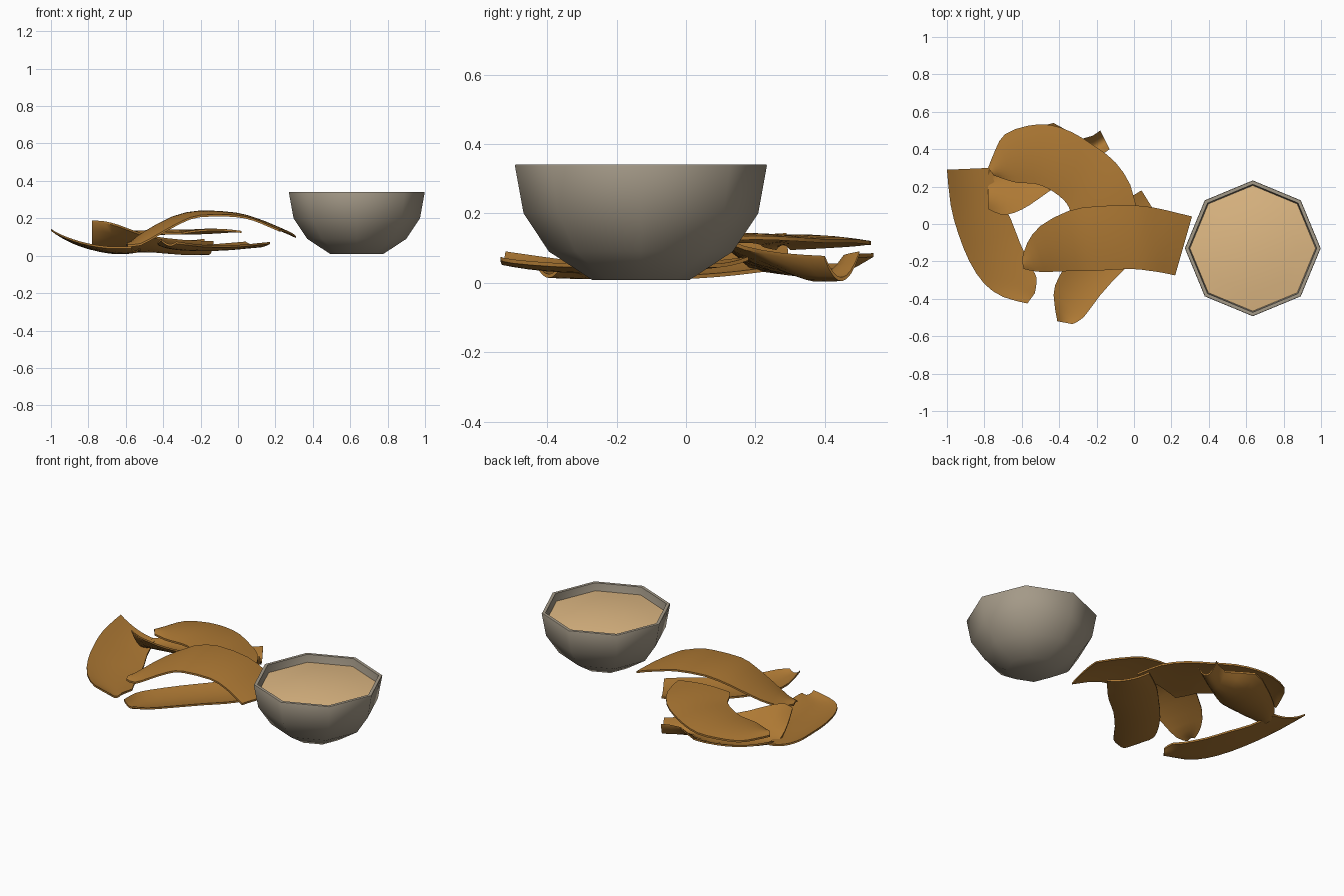
import bpy, bmesh, math
from mathutils import Vector

if "Cube" in bpy.data.objects:
    bpy.data.objects.remove(bpy.data.objects["Cube"])


def material(name, rgb):
    m = bpy.data.materials.new(name)
    m.diffuse_color = (*rgb, 1)
    m.use_nodes = True
    m.node_tree.nodes["Principled BSDF"].inputs["Base Color"].default_value = m.diffuse_color
    return m


CHIP = material("golden brown chip", (0.42, 0.19, 0.034))
BOWL = material("warm grey ceramic", (0.37, 0.32, 0.245))
DIP = material("creamy tan dip", (0.74, 0.485, 0.23))


def finish(name, bm, mat, angle):
    bmesh.ops.recalc_face_normals(bm, faces=bm.faces)
    me = bpy.data.meshes.new(name)
    bm.to_mesh(me)
    bm.free()
    me.materials.append(mat)
    ob = bpy.data.objects.new(name, me)
    bpy.context.collection.objects.link(ob)
    bpy.ops.object.select_all(action='DESELECT')
    ob.select_set(True)
    bpy.context.view_layer.objects.active = ob
    bpy.ops.object.shade_smooth_by_angle(angle=math.radians(angle))
    return ob


def lathe(name, profile, center, mat, sides=8):
    """Spin (radius, z) points; radius 0 gives a pole."""
    bm = bmesh.new()
    rings = []
    for r, z in profile:
        n = 1 if r == 0 else sides
        rings.append([bm.verts.new((center[0] + r * math.cos(2 * math.pi * i / sides),
                                    center[1] + r * math.sin(2 * math.pi * i / sides), z))
                      for i in range(n)])
    for a, b in zip(rings, rings[1:]):
        for i in range(sides):
            j = (i + 1) % sides
            vs = [a[i % len(a)], a[j % len(a)], b[j % len(b)], b[i % len(b)]]
            bm.faces.new(list(dict.fromkeys(vs)))
    return finish(name, bm, mat, 50)


def smooth_line(points):
    """Add one rounded midpoint between each pair of points."""
    p = [Vector(v) for v in points]
    out = [p[0]]
    for i in range(len(p) - 1):
        a, b = p[max(i - 1, 0)], p[min(i + 2, len(p) - 1)]
        out += [(9 * (p[i] + p[i + 1]) - a - b) / 16, p[i + 1]]
    return out


def chip(name, left, right, bulge, thickness=0.011, across=8):
    """Curved sheet between two edge lines, bulged in the middle, given thickness."""
    bm = bmesh.new()
    rows = []
    for a, b in zip(smooth_line(left), smooth_line(right)):
        row = []
        for i in range(across + 1):
            t = i / across
            p = a.lerp(b, t)
            p.z += bulge * 4 * t * (1 - t)
            row.append(p)
        rows.append(row)
    grid = [[[bm.verts.new(p + Vector((0, 0, s * thickness / 2))) for p in row]
             for row in rows] for s in (1, -1)]
    n, m = len(rows), across + 1
    for g in grid:
        for i in range(n - 1):
            for j in range(m - 1):
                bm.faces.new((g[i][j], g[i + 1][j], g[i + 1][j + 1], g[i][j + 1]))
    # rim joining the two skins
    loop = ([(i, 0) for i in range(n)] + [(n - 1, j) for j in range(1, m)] +
            [(i, m - 1) for i in range(n - 2, -1, -1)] + [(0, j) for j in range(m - 2, 0, -1)])
    for (i, j), (k, l) in zip(loop, loop[1:] + loop[:1]):
        bm.faces.new((grid[0][i][j], grid[0][k][l], grid[1][k][l], grid[1][i][j]))
    return finish(name, bm, CHIP, 40)


# Octagonal bowl and its dip
C = (0.635, -0.13)
lathe("bowl", [(0, 0.008), (0.14, 0.008), (0.265, 0.09), (0.338, 0.2), (0.363, 0.337),
               (0.361, 0.341), (0.342, 0.341), (0.335, 0.29), (0.31, 0.2), (0.24, 0.105),
               (0.13, 0.03), (0, 0.03)], C, BOWL)
lathe("dip", [(0.336, 0.295), (0.24, 0.309), (0.12, 0.32), (0, 0.323)], C, DIP)

# Left chip, outer edge raised
chip("left_chip",
     [(-1, .29, .138), (-.98, .1, .125), (-.94, -.05, .105), (-.88, -.2, .082),
      (-.8, -.32, .06), (-.7, -.39, .045), (-.57, -.425, .043)],
     [(-.77, .30, .047), (-.72, .15, .028), (-.66, .03, .018), (-.61, -.1, .014),
      (-.55, -.23, .02), (-.52, -.29, .03), (-.53, -.37, .037)], -0.02)

# Broad arched chip at the back
chip("back_chip",
     [(-.78, .3, .1), (-.74, .4, .105), (-.69, .48, .11), (-.57, .525, .115),
      (-.45, .53, .115), (-.33, .49, .12), (-.2, .41, .12), (-.1, .33, .125),
      (-.02, .21, .13), (.02, .05, .127)],
     [(-.75, .26, .1), (-.68, .235, .105), (-.62, .22, .11), (-.53, .215, .115),
      (-.46, .19, .12), (-.4, .15, .12), (-.36, .11, .12), (-.34, .07, .12),
      (-.32, .03, .12), (-.3, 0, .12)], 0.014)

# Cupped chip under the back chip, its inner edge standing up
chip("cupped_chip",
     [(-.78, .08, .183), (-.71, .05, .178), (-.64, .06, .16), (-.56, .1, .13),
      (-.46, .17, .1), (-.3, .28, .08), (-.13, .4, .072)],
     [(-.78, .28, .055), (-.72, .36, .05), (-.64, .43, .05), (-.55, .49, .06),
      (-.43, .54, .08), (-.28, .455, .075), (-.18, .5, .085)], -0.068)

# Top chip arched over the pile towards the bowl
chip("top_chip",
     [(-.6, -.19, .055), (-.57, -.1, .075), (-.5, -.01, .125), (-.35, .07, .205),
      (-.2, .095, .235), (0, .1, .217), (.12, .085, .178), (.22, .062, .14), (.31, .04, .1)],
     [(-.59, -.24, .055), (-.52, -.255, .06), (-.42, -.255, .115), (-.3, -.25, .18),
      (-.2, -.25, .212), (-.02, -.24, .213), (.08, -.25, .193), (.15, -.26, .165),
      (.22, -.275, .135)], 0.01)

# Front chip running under the top chip
chip("front_chip",
     [(-.41, -.52, .085), (-.43, -.38, .065), (-.4, -.28, .055), (-.3, -.13, .05),
      (-.18, 0, .052), (-.08, .1, .06), (.04, .18, .07)],
     [(-.33, -.535, .07), (-.27, -.5, .062), (-.18, -.38, .052), (-.06, -.25, .05),
      (.04, -.17, .055), (.11, -.1, .062), (.17, -.03, .068)], -0.02)
